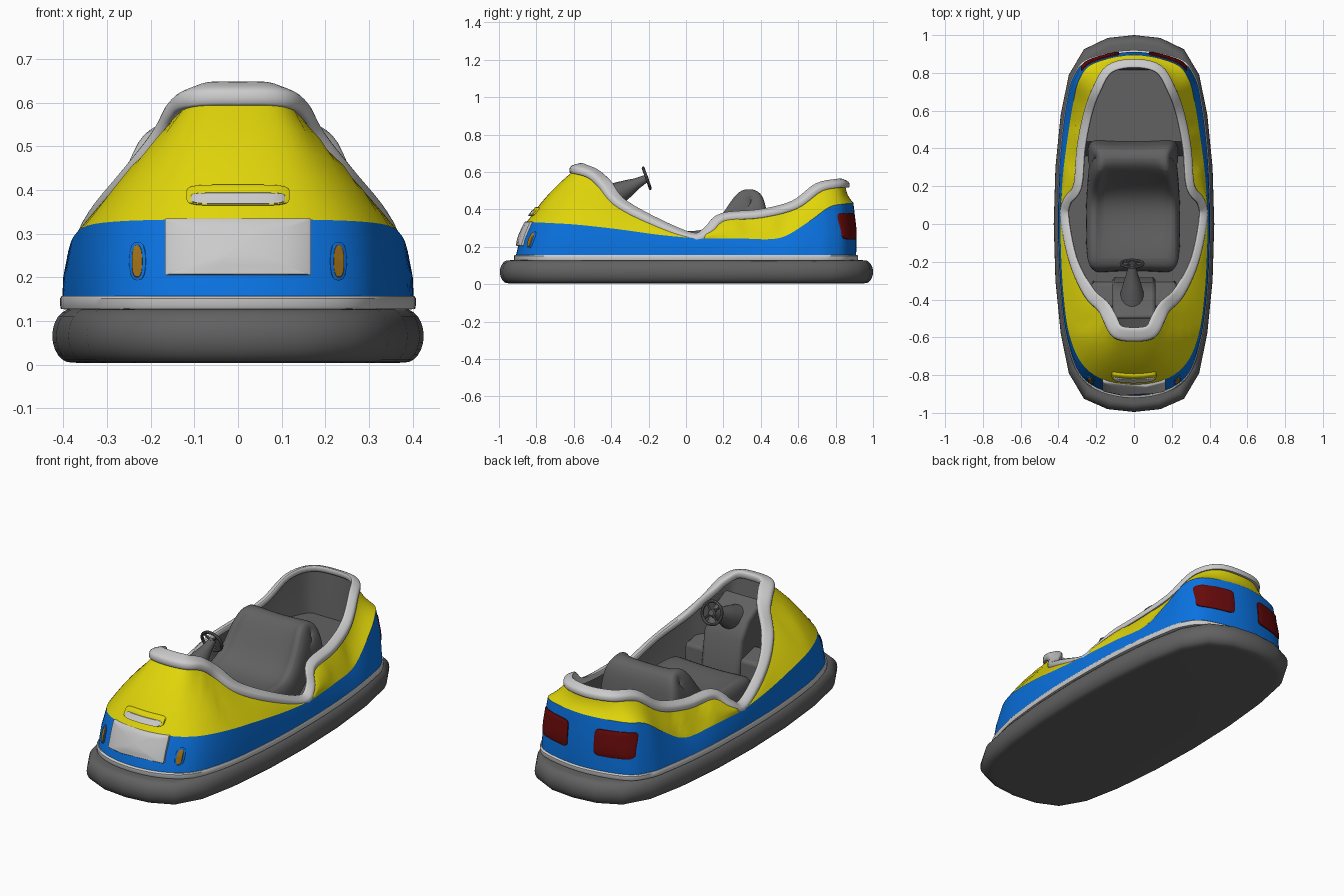
import bpy, bmesh, math
from mathutils import Vector, Matrix
from mathutils.bvhtree import BVHTree

if "Cube" in bpy.data.objects:
    bpy.data.objects.remove(bpy.data.objects["Cube"])


def material(name, rgb):
    m = bpy.data.materials.new(name)
    m.diffuse_color = (*rgb, 1)
    m.use_nodes = True
    m.node_tree.nodes["Principled BSDF"].inputs["Base Color"].default_value = m.diffuse_color
    return m


YELLOW = material("yellow", (.75, .67, .003))
BLUE = material("blue", (.003, .17, .75))
RED = material("red", (.14, .003, .003))
ORANGE = material("orange", (.36, .17, .01))
LIGHT = material("light_grey", (.58, .58, .58))
DARK = material("dark_grey", (.12, .12, .12))


def mesh_object(name, verts, faces, mat):
    me = bpy.data.meshes.new(name)
    me.from_pydata([tuple(v) for v in verts], [], faces)
    me.materials.append(mat)
    ob = bpy.data.objects.new(name, me)
    bpy.context.collection.objects.link(ob)
    return ob


def loft(name, rows, mat, wrap_u=True, wrap_v=False, caps=(False, False)):
    """Skin a list of equally long point rows."""
    n, m = len(rows[0]), len(rows)
    verts = [p for r in rows for p in r]
    faces = []
    for i in range(m if wrap_v else m - 1):
        k = (i + 1) % m
        for j in range(n if wrap_u else n - 1):
            l = (j + 1) % n
            faces.append((i * n + j, i * n + l, k * n + l, k * n + j))
    if caps[0]:
        faces.append(tuple(reversed(range(n))))
    if caps[1]:
        faces.append(tuple(range((m - 1) * n, m * n)))
    return mesh_object(name, verts, faces, mat)


def closed(half):
    """Mirror a half outline (front to back, +x side) into a full loop."""
    pts = [Vector(p) for p in half]
    return pts + [Vector((-p.x, p.y, p.z)) for p in reversed(pts[1:-1])]


def smooth_loop(half, steps=5):
    k = closed(half)
    n, out = len(k), []
    for i in range(n):
        a, b, c, d = k[i - 1], k[i], k[(i + 1) % n], k[(i + 2) % n]
        for s in range(steps):
            t = s / steps
            out.append(.5 * (2 * b + (c - a) * t + (2 * a - 5 * b + 4 * c - d) * t * t
                             + (3 * b - a - 3 * c + d) * t ** 3))
    return out


# Body guide lines: bottom edge, colour line and cockpit opening
base_xy = [(0, -.91), (.17, -.88), (.29, -.79), (.355, -.6), (.385, -.38), (.4, -.15), (.402, .06),
           (.4, .16), (.395, .3), (.38, .48), (.355, .65), (.325, .77), (.24, .865), (0, .91)]
belt_keys = [(0, -.85, .335), (.16, -.825, .332), (.275, -.74, .328), (.345, -.58, .318),
             (.375, -.37, .295), (.387, -.15, .265), (.39, .06, .245), (.384, .16, .244),
             (.372, .3, .244), (.345, .5, .247), (.32, .65, .33), (.29, .765, .412),
             (.215, .85, .43), (0, .895, .435)]
rim_keys = [(0, -.585, .62), (.088, -.57, .617), (.128, -.5, .592), (.162, -.44, .54),
            (.24, -.36, .44), (.322, -.19, .345), (.366, .03, .253), (.352, .12, .285),
            (.298, .2, .358), (.28, .4, .378), (.245, .58, .425), (.198, .71, .518),
            (.13, .82, .54), (0, .85, .54)]
base = smooth_loop([(x, y, .15) for x, y in base_xy])
belt = smooth_loop(belt_keys)
rim = smooth_loop(rim_keys)


def scaled(loop, s, z=None):
    return [Vector((p.x * s, p.y * s, p.z if z is None else z)) for p in loop]


# Rubber bumper with a faceted outline
outline = closed([(0, -.995, 0), (.14, -.98, 0), (.265, -.925, 0), (.345, -.79, 0), (.388, -.58, 0),
                  (.416, -.3, 0), (.425, 0, 0), (.416, .3, 0), (.388, .58, 0), (.345, .79, 0),
                  (.265, .925, 0), (.14, .985, 0), (0, 1, 0)])
profile = [(.06, .004)]
profile += [(.045 * (1 - math.cos(math.radians(a))), .066 + .062 * math.sin(math.radians(a)))
            for a in range(-75, 91, 15)]
profile.append((.09, .129))
rows = [[Vector((p.x * (1 - d / .425), p.y * (1 - d), z)) for p in outline] for d, z in profile]
loft("bumper", rows, DARK, caps=(True, True))

# Light strip between bumper and body
loft("trim_strip", [scaled(base, s, z) for s, z in
                    ((.96, .125), (1.008, .128), (1.012, .135), (1.012, .152), (1.005, .157), (.96, .158))],
     LIGHT, caps=(True, True))

# Blue lower body
mid = [a.lerp(b, .5) for a, b in zip(base, belt)]
lower = loft("lower_body", [base, scaled(mid, 1.01), belt], BLUE)

# Yellow upper body: rounded nose, hollow flanks at the rear
rows = []
for f in (0, .12, .3, .5, .7, .88, 1):
    bulge = math.sin(math.pi * f)
    row = []
    for a, b in zip(belt, rim):
        p = a.lerp(b, f)
        out = Vector((a.x, a.y * .4, 0)).normalized()
        k = .016 if p.y < -.55 or .1 < p.y < .3 else -.012 if p.y > .5 else .004
        row.append(p + (out * .7 + Vector((0, 0, .7))) * bulge * k)
    rows.append(row)
upper = loft("upper_body", rows, YELLOW)

# Flat padded rim swept around the cockpit
n = len(rim)
frames = []
for i, p in enumerate(rim):
    t = (rim[(i + 1) % n] - rim[i - 1]).normalized()
    side = t.cross(Vector((0, 0, 1))).normalized()
    frames.append((p, side, side.cross(t)))
rows = []
for a in range(0, 360, 20):
    c, s = math.cos(math.radians(a)), math.sin(math.radians(a))
    c, s = math.copysign(abs(c) ** .6, c), math.copysign(abs(s) ** .6, s)
    row = []
    for p, side, up in frames:
        big = max(0, min(1, (-.2 - p.y) / .3))
        tilt = -.35 * c * .03    # outer edge hangs down over the body
        row.append(p + side * (c * (.024 + .014 * big)) + up * (s * (.018 + .005 * big) + tilt))
    rows.append(row)
loft("cockpit_rim", rows, LIGHT, wrap_v=True)

# Cockpit tub: inner wall, floor and raised rear deck
edge = []
for p in rim:
    step = max(0, min(1, (p.y - .36) / .06))
    edge.append(Vector((p.x * .94, max(-.5, min(.815, p.y)), .17 + .13 * step)))
tub_rows = [rim, [a.lerp(b, .5) + Vector((a.x * .02, 0, 0)) for a, b in zip(rim, edge)], edge,
            [Vector((0, p.y, p.z)) for p in edge]]
loft("cockpit_tub", tub_rows, DARK)

# Bucket seat: stations (y, z, half width) from front lip over the back
stations = [(-.255, .16, .22), (-.25, .25, .235), (-.2, .288, .245), (-.05, .268, .25), (.08, .262, .25),
            (.17, .305, .24), (.24, .41, .23), (.295, .49, .21), (.345, .512, .195), (.4, .495, .205),
            (.43, .42, .23), (.445, .27, .24)]
section = [(1, -.12), (1, -.025), (.9, .02), (.76, .02), (.68, 0), (.3, -.006)]
section = [(-u, o) for u, o in section] + [(u, o) for u, o in reversed(section)]
rows = []
for i, (y, z, w) in enumerate(stations):
    a, b = stations[max(i - 1, 0)], stations[min(i + 1, len(stations) - 1)]
    nrm = Vector((0, a[1] - b[1], b[0] - a[0])).normalized()
    rows.append([Vector((u * w - .005, y, z)) + nrm * (o if o < 0 or 2 < i < 8 else 0)
                 for u, o in section])
seat = loft("seat", rows, DARK, wrap_u=False)
seat.modifiers.new("round", "SUBSURF").levels = 2
seat.modifiers["round"].render_levels = 2


# Dashboard pieces extruded from side profiles
def extrude_x(name, prof, hw, bevel):
    rows = [[Vector((x, y, z)) for y, z in prof] for x in (-hw, hw)]
    ob = loft(name, rows, DARK, caps=(True, True))
    bm = bmesh.new()
    bm.from_mesh(ob.data)
    bmesh.ops.recalc_face_normals(bm, faces=bm.faces)
    bm.to_mesh(ob.data)
    bm.free()
    mod = ob.modifiers.new("bevel", "BEVEL")
    mod.width, mod.segments = bevel, 3


extrude_x("dashboard", [(-.28, .17), (-.31, .4), (-.37, .49), (-.5, .56), (-.5, .17)], .115, .02)
extrude_x("dashboard_shelf", [(-.3, .17), (-.31, .3), (-.44, .33), (-.44, .17)], .225, .015)

# Steering column, wheel, hub and spokes
axis = Vector((0, .94, .33)).normalized()
centre = Vector((-.01, -.21, .567))
turn = axis.to_track_quat('Z', 'Y').to_matrix().to_4x4()


def ring(r, h, mat4, count=20):
    return [mat4 @ Vector((r * math.cos(2 * math.pi * i / count), r * math.sin(2 * math.pi * i / count), h))
            for i in range(count)]


place = Matrix.Translation(centre) @ turn
low = Vector((0, .17, .09)).to_track_quat('Z', 'Y').to_matrix().to_4x4()
col = Matrix.Translation(centre) @ low
loft("steering_column", [ring(r, h, col) for r, h in
                         ((.072, -.23), (.058, -.16), (.045, -.11), (.03, -.06), (.02, -.005))],
     DARK, caps=(True, True))
loft("steering_wheel", [ring(.058 + .008 * math.cos(a * math.pi / 4), .008 * math.sin(a * math.pi / 4),
                             place, 32) for a in range(8)], DARK, wrap_v=True)
loft("wheel_hub", [ring(r, h, place) for r, h in ((.02, -.015), (.02, .004), (.014, .009))],
     DARK, caps=(True, True))
for i in range(4):
    spin = place @ Matrix.Rotation(i * math.pi / 2 + math.pi / 4, 4, 'Z') @ Matrix.Rotation(math.pi / 2, 4, 'Y')
    loft("wheel_spoke", [ring(.006, h, spin, 8) for h in (.01, .058)], DARK)

# Raised pads projected onto the body skin
verts, faces = [], []
for ob in (lower, upper):
    off = len(verts)
    verts += [v.co.copy() for v in ob.data.vertices]
    faces += [[off + i for i in p.vertices] for p in ob.data.polygons]
skin = BVHTree.FromPolygons(verts, faces)


def pad(name, cx, cz, hx, hz, power, lift, mat, back=False, count=48):
    d = -1 if back else 1
    rows = []
    for r, h in ((1, -.006), (1, lift * .8), (.96, lift), (.66, lift), (.33, lift), (.01, lift)):
        row = []
        for i in range(count):
            a = d * 2 * math.pi * i / count
            c, s = math.cos(a), math.sin(a)
            x = cx + hx * r * math.copysign(abs(c) ** (2 / power), c)
            z = cz + hz * r * math.copysign(abs(s) ** (2 / power), s)
            hit = skin.ray_cast(Vector((x, -2 * d, z)), Vector((0, d, 0)))[0]
            row.append(hit - Vector((0, h * d, 0)))
        rows.append(row)
    loft(name, rows, mat, caps=(False, True))


pad("front_plate", 0, .27, .167, .065, 80, .016, LIGHT)
pad("hood_scoop", 0, .388, .118, .024, 5, .014, YELLOW)
pad("hood_scoop_slot", 0, .381, .108, .013, 5, .018, LIGHT)
for s in (-1, 1):
    pad("headlight_surround", s * .23, .237, .019, .044, 2.6, .005, BLUE)
    pad("headlight", s * .231, .237, .012, .037, 2.6, .009, ORANGE)
    pad("tail_light", s * .18, .31, .1, .07, 8, .008, RED, back=True)

# Smooth shading with kept edges
bpy.ops.object.select_all(action='SELECT')
bpy.context.view_layer.objects.active = seat
bpy.ops.object.shade_smooth_by_angle(angle=math.radians(38))
